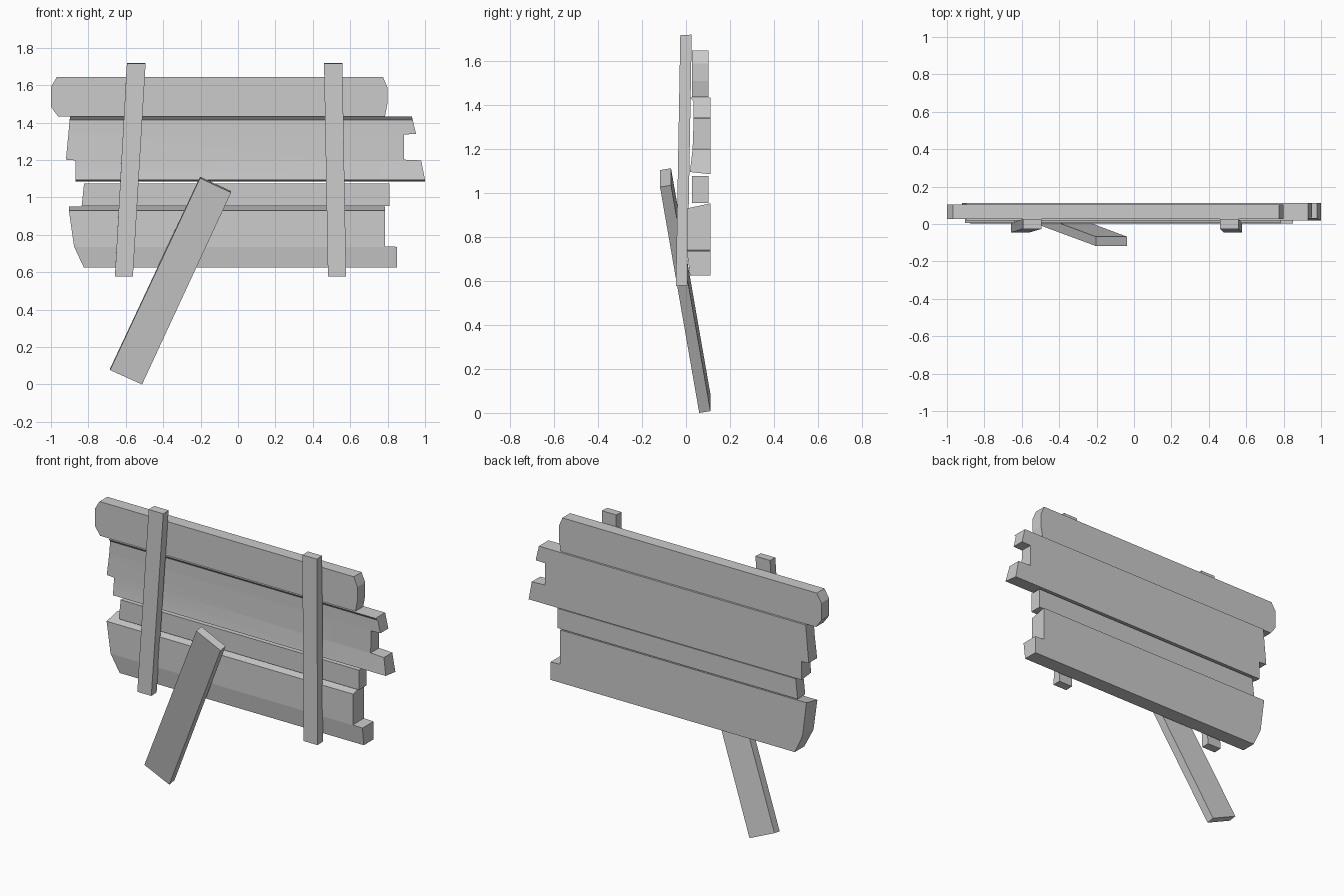
import bpy, bmesh


def loft(name, rows, smooth=False):
    """Each row is (left x, left z, right x, right z, front y, back y, back z offset)."""
    bm = bmesh.new()
    rings = []
    for xl, zl, xr, zr, yf, yb, dz in rows:
        pts = [(xl, yf, zl), (xr, yf, zr), (xr, yb, zr + dz), (xl, yb, zl + dz)]
        rings.append([bm.verts.new(p) for p in pts])
    for a, b in zip(rings, rings[1:]):
        for i in range(4):
            j = (i + 1) % 4
            bm.faces.new((a[i], a[j], b[j], b[i]))
    bm.faces.new(rings[0])
    bm.faces.new(rings[-1][::-1])
    bmesh.ops.recalc_face_normals(bm, faces=bm.faces)
    mesh = bpy.data.meshes.new(name)
    bm.to_mesh(mesh)
    bm.free()
    obj = bpy.data.objects.new(name, mesh)
    bpy.context.collection.objects.link(obj)
    if smooth:
        bpy.ops.object.select_all(action='DESELECT')
        obj.select_set(True)
        bpy.context.view_layer.objects.active = obj
        bpy.ops.object.shade_smooth_by_angle(angle=0.5)
    return obj


def plank(name, rows, back, smooth=False):
    """Each row is (z, left x, right x, front y, back z offset)."""
    return loft(name, [(xl, z, xr, z, yf, back, dz) for z, xl, xr, yf, dz in rows], smooth)


# Top plank with clipped corners
loft("top_plank", [
    (-0.968, 1.645, 0.775, 1.645, 0.027, 0.103, 0),
    (-1.0, 1.592, 0.80, 1.587, 0.027, 0.103, 0),
    (-1.0, 1.485, 0.80, 1.507, 0.027, 0.103, 0),
    (-0.963, 1.434, 0.786, 1.434, 0.027, 0.103, 0),
])

# Wide plank with hollowed front and broken ends
plank("hollow_plank", [
    (1.432, -0.898, 0.93, 0.018, 0),
    (1.415, -0.9, 0.934, 0.034, 0),
    (1.339, -0.907, 0.952, 0.035, 0),
    (1.337, -0.907, 0.888, 0.035, 0),
    (1.202, -0.92, 0.888, 0.030, 0),
    (1.198, -0.87, 0.979, 0.030, 0),
    (1.094, -0.87, 1.0, 0.018, -0.01),
], 0.112, smooth=True)

# Narrow plank
plank("narrow_plank", [
    (1.075, -0.823, 0.81, 0.027, 0),
    (0.953, -0.836, 0.81, 0.027, 0),
], 0.102)

# Bottom plank with sloped top, bent front and stepped end
plank("bottom_plank", [
    (0.929, -0.904, 0.785, 0.005, 0.023),
    (0.739, -0.877, 0.785, 0.004, 0),
    (0.736, -0.876, 0.85, 0.004, 0),
    (0.625, -0.824, 0.85, 0.018, 0),
], 0.112)

# Two upright battens across the planks
for name, top, bottom in (("left_batten", (-0.594, -0.494), (-0.658, -0.562)),
                          ("right_batten", (0.46, 0.558), (0.481, 0.578))):
    loft(name, [
        (top[0], 1.716, top[1], 1.716, -0.026, 0.026, 0.002),
        (bottom[0], 0.577, bottom[1], 0.577, -0.046, 0.006, 0.002),
    ])

# Leaning support board
loft("leaning_support", [
    (-0.203, 1.103, -0.037, 1.026, -0.118, -0.068, 0.008),
    (-0.684, 0.077, -0.513, 0.0, 0.060, 0.111, 0.008),
])
